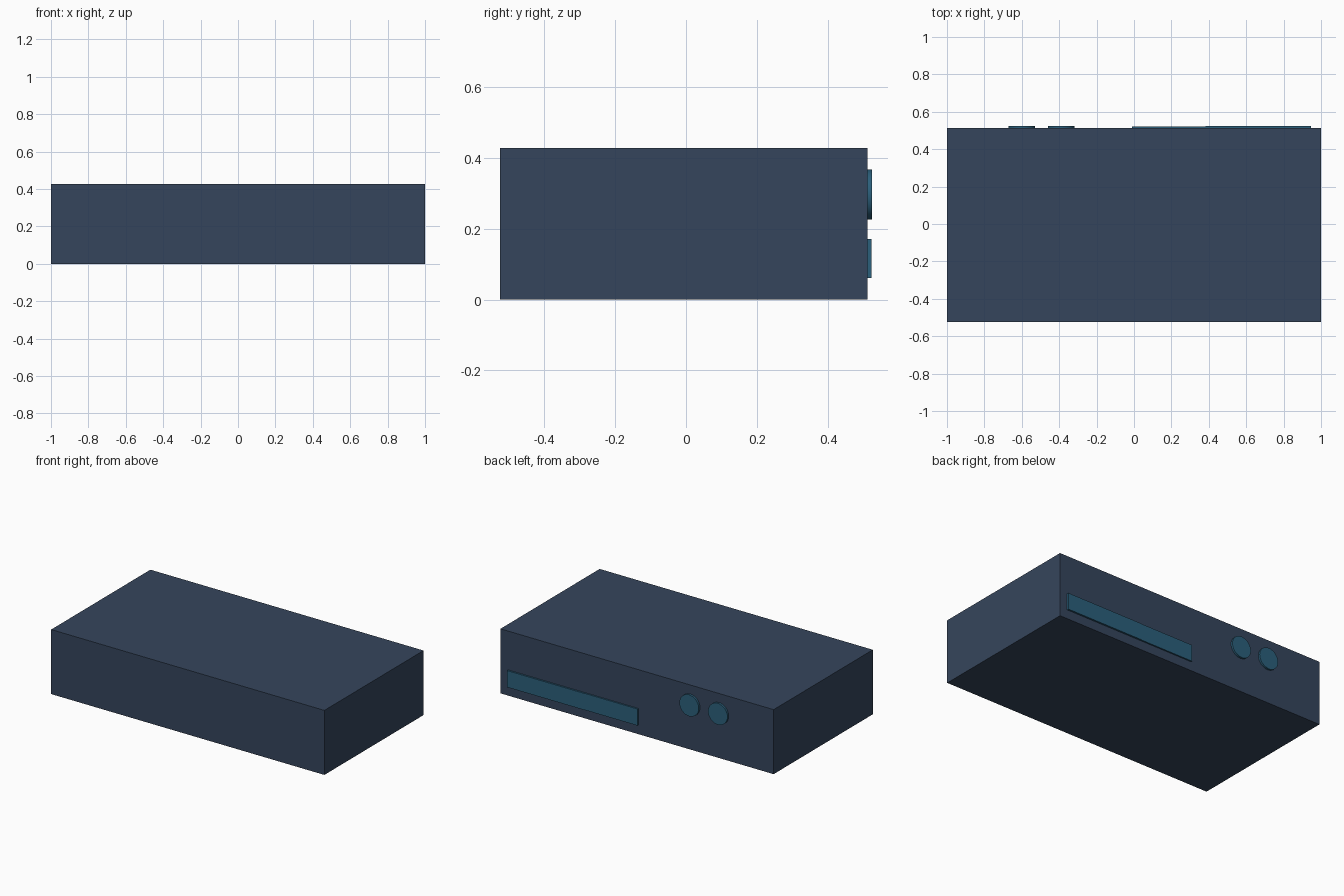
import bpy
import math

if "Cube" in bpy.data.objects:
    bpy.data.objects.remove(bpy.data.objects["Cube"])


def material(name, rgb):
    m = bpy.data.materials.new(name)
    m.diffuse_color = (*rgb, 1.0)
    m.use_nodes = True
    m.node_tree.nodes["Principled BSDF"].inputs["Base Color"].default_value = m.diffuse_color
    return m


SLATE = material("dark slate", (0.0356, 0.0595, 0.107))
TEAL = material("deep teal", (0.0242, 0.115, 0.198))


def box(name, lo, hi, mat):
    """Axis-aligned box between two corners."""
    bpy.ops.mesh.primitive_cube_add(size=1, location=[(a + b) / 2 for a, b in zip(lo, hi)])
    ob = bpy.context.object
    ob.name = name
    ob.scale = [b - a for a, b in zip(lo, hi)]
    bpy.ops.object.transform_apply(location=False, rotation=False, scale=True)
    ob.data.materials.append(mat)
    return ob


BACK = 0.512  # rear wall of the casing

# Main casing
box("casing", (-1, -0.525, 0), (1, BACK, 0.427), SLATE)

# Two connector strips along the lower rear wall, one slightly prouder
box("short_port_strip", (-0.01, BACK - 0.01, 0.06), (0.382, 0.5215, 0.17), TEAL)
box("long_port_strip", (0.382, BACK - 0.01, 0.06), (0.945, 0.5235, 0.17), TEAL)

# Pair of round sockets
for name, x in (("outer_socket", -0.60), ("inner_socket", -0.39)):
    bpy.ops.mesh.primitive_cylinder_add(vertices=32, radius=0.071, depth=0.023,
                                        location=(x, 0.5135, 0.296),
                                        rotation=(math.pi / 2, 0, 0))
    ob = bpy.context.object
    ob.name = name
    ob.data.materials.append(TEAL)
    bpy.ops.object.shade_smooth_by_angle(angle=math.radians(30))
